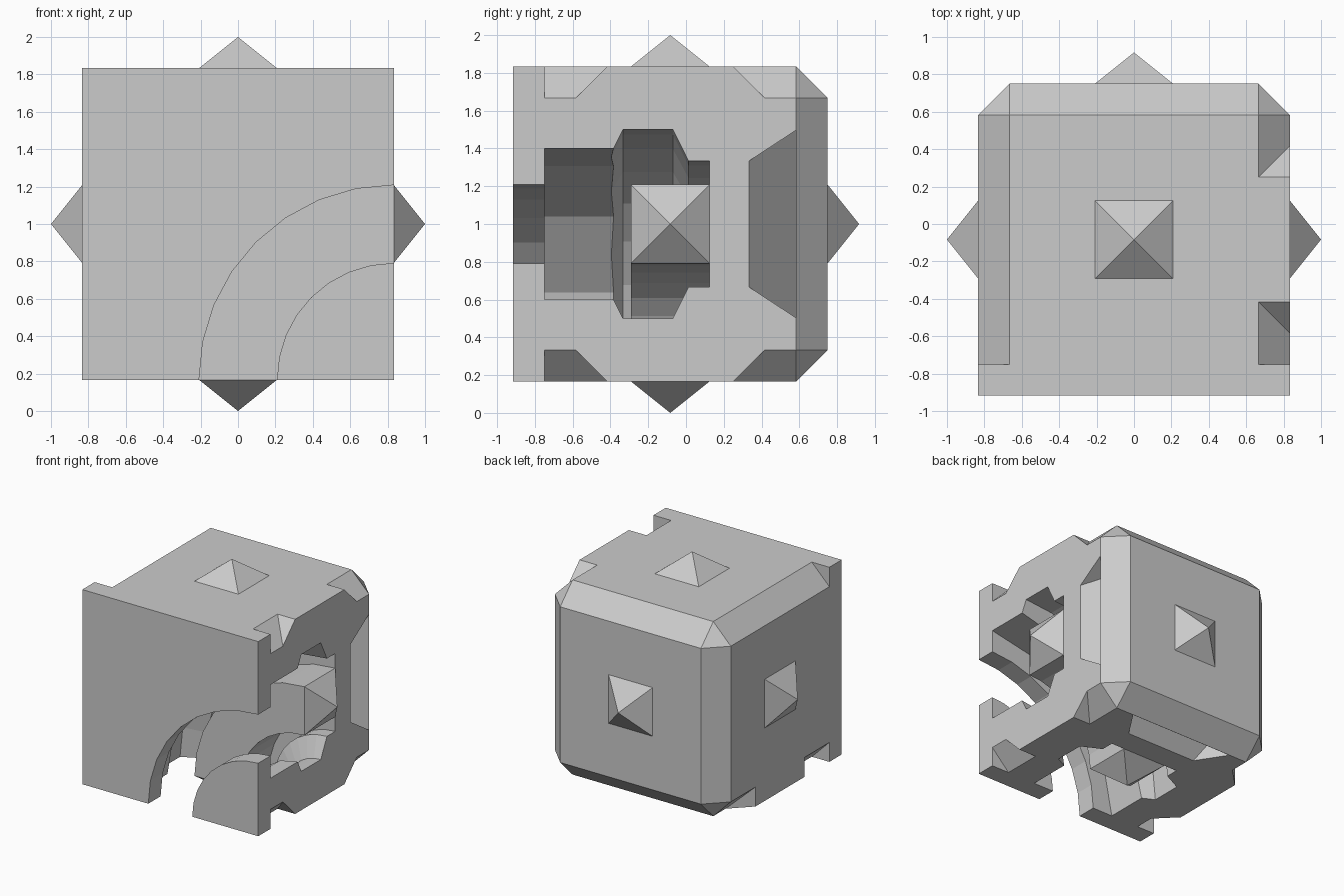
import bpy, bmesh
from math import sin, cos, pi, radians
from mathutils import Vector, Matrix

if "Cube" in bpy.data.objects:
    bpy.data.objects.remove(bpy.data.objects["Cube"])

U = 1 / 12            # modelling unit
H = 10 * U            # half size of the block
CY = -U               # middle of the connectors in depth
CX, CZ = H, 2 * U     # centre of the curved channel


def to_object(bm, name):
    bmesh.ops.recalc_face_normals(bm, faces=bm.faces)
    me = bpy.data.meshes.new(name)
    bm.to_mesh(me)
    bm.free()
    ob = bpy.data.objects.new(name, me)
    bpy.context.collection.objects.link(ob)
    return ob


def loft(loops, name):
    """Solid through a row of matching point loops."""
    bm = bmesh.new()
    rows = [[bm.verts.new(p) for p in loop] for loop in loops]
    n = len(rows[0])
    for a, b in zip(rows, rows[1:]):
        for i in range(n):
            j = (i + 1) % n
            bm.faces.new((a[i], a[j], b[j], b[i]))
    bm.faces.new(rows[0])
    bm.faces.new(rows[-1])
    return to_object(bm, name)


def box(name, lo, hi, bevel=False):
    bm = bmesh.new()
    bmesh.ops.create_cube(bm, size=1)
    for v in bm.verts:
        v.co = [lo[i] if v.co[i] < 0 else hi[i] for i in range(3)]
    if bevel:
        edges = [e for e in bm.edges if max(v.co.y for v in e.verts) > lo[1] + .01]
        bmesh.ops.bevel(bm, geom=edges, offset=2 * U, offset_type='OFFSET',
                        segments=1, profile=.5, affect='EDGES')
    return to_object(bm, name)


def sweep(profile, steps, name, overrun=0.0):
    """Quarter-turn sweep of (half offset, y) points from right face to bottom face."""
    def ring(t, dx=0, dz=0):
        return [(CX - (H + o) * sin(t) + dx, y, CZ + (H + o) * cos(t) + dz) for o, y in profile]
    loops = [ring(pi / 2 * i / steps) for i in range(steps + 1)]
    if overrun:
        loops = [ring(0, dx=overrun)] + loops + [ring(pi / 2, dz=-overrun)]
    return loft(loops, name)


def mirrored(half):
    return half + [(-o, y) for o, y in reversed(half)]


def combine(target, tool, op):
    m = target.modifiers.new(op, 'BOOLEAN')
    m.operation, m.object, m.solver = op, tool, 'EXACT'
    bpy.context.view_layer.objects.active = target
    bpy.ops.object.modifier_apply(modifier=m.name)
    bpy.data.objects.remove(tool, do_unlink=True)


def swap(p):
    """Mirror across the diagonal so the right face becomes the bottom face."""
    x, y, z = p
    return (1 - z, y, 1 - x)


# bevelled block with a square front plate
body = box("block", (-H, -9 * U, 1 - H), (H, 9 * U, 1 + H), bevel=True)
combine(body, box("front_plate", (-H, -11 * U, 1 - H), (H, -9 * U, 1 + H)), 'UNION')

# tapered fillers on the three edges around the open faces
def filler(flip, s):
    def section(x):
        return [(x, CY + a * U, 1 + s * b * U)
                for a, b in ((-6, 7.5), (-6, 8), (-4, 10), (4, 10), (6, 8), (6, 7.5))]
    loops = [section(7.5 * U), section(H)]
    if flip:
        loops = [[swap(p) for p in l] for l in loops]
    return loft(loops, "edge_filler")

for flip, s in ((False, 1), (False, -1), (True, 1)):
    combine(body, filler(flip, s), 'UNION')

# curved channel: narrow slot, pocket behind it, wide chamber
slot = mirrored([(2.5 * U, -1.0), (2.5 * U, -.70)])
pocket = mirrored([(.40, -.75), (.40, -.36)])
chamber = mirrored([(4 * U, -5 * U), (6 * U, -4 * U), (6 * U, -.07), (4 * U, .013), (4 * U, .125)])
for prof, steps in ((slot, 8), (pocket, 4), (chamber, 8)):
    combine(body, sweep(prof, steps, "channel_cutter", .1), 'DIFFERENCE')

# wedge recesses next to the back edge of the open faces
def recess(flip):
    y0, y1, d = 4 * U, 6.98 * U, .32
    e = .03
    def tri(a, b):
        return [(H, y0, 1 + a), (H + e, y0, 1 + a), (H + e, y1, 1 + b), (H - d, y1, 1 + b)]
    loops = [tri(-4 * U, -5.95 * U), tri(4 * U, 5.95 * U)]
    if flip:
        loops = [[swap(p) for p in l] for l in loops]
    return loft(loops, "recess_cutter")

for flip in (False, True):
    combine(body, recess(flip), 'DIFFERENCE')

# square rail running inside the channel
sweep(mirrored([(2.5 * U, CY - 2.5 * U), (2.5 * U, CY + 2.5 * U)]), 8, "curved_rail")

# pyramid studs on every face but the front
for name, d, dist in (("left", (-1, 0, 0), H), ("right", (1, 0, 0), H), ("top", (0, 0, 1), H),
                      ("bottom", (0, 0, -1), H), ("back", (0, 1, 0), H)):
    d = Vector(d)
    bm = bmesh.new()
    r = 2.5 * U * 2 ** .5
    bmesh.ops.create_cone(bm, cap_ends=True, segments=4, radius1=r, radius2=0, depth=2 * U)
    bmesh.ops.rotate(bm, verts=bm.verts, matrix=Matrix.Rotation(radians(45), 3, 'Z'))
    if d.x:
        rot = Matrix.Rotation(radians(90 * d.x), 3, 'Y')
    elif d.y:
        rot = Matrix.Rotation(radians(-90), 3, 'X')
    else:
        rot = Matrix.Rotation(0 if d.z > 0 else pi, 3, 'X')
    bmesh.ops.rotate(bm, verts=bm.verts, matrix=rot)
    bmesh.ops.remove_doubles(bm, verts=bm.verts, dist=1e-5)
    bmesh.ops.translate(bm, verts=bm.verts, vec=Vector((0, CY, 1)) + d * (dist + U))
    to_object(bm, name + "_stud")
